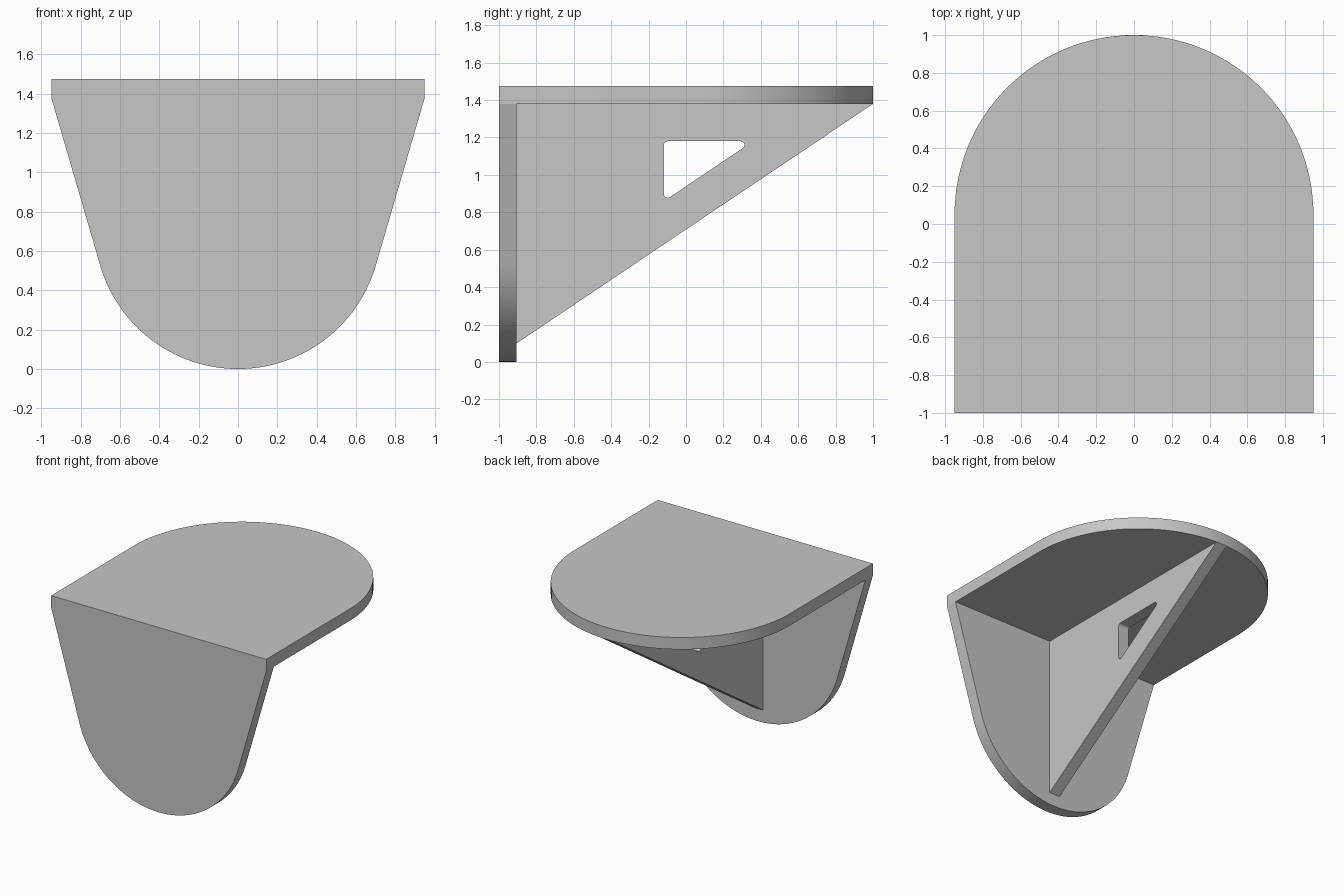
import bpy, bmesh
from math import sin, cos, pi, atan2, acos, hypot, radians
from mathutils import Vector

cube = bpy.data.objects.get("Cube")
if cube:
    bpy.data.objects.remove(cube, do_unlink=True)

THICK = 0.095
HALF_W = 0.95
TOP = 1.475
UNDER = TOP - THICK
INNER = -1 + THICK

grey = bpy.data.materials.new("plain grey")
grey.use_nodes = True
colour = (0.57, 0.57, 0.57, 1)
grey.diffuse_color = colour
grey.node_tree.nodes["Principled BSDF"].inputs["Base Color"].default_value = colour


def arc(centre, r, start, end, steps):
    angles = [start + (end - start) * i / steps for i in range(steps + 1)]
    return [(centre[0] + r * cos(a), centre[1] + r * sin(a)) for a in angles]


def prism(name, profile, place, direction):
    """Extrude a flat profile; place maps its 2D points into space."""
    bm = bmesh.new()
    face = bm.faces.new([bm.verts.new(place(u, v)) for u, v in profile])
    grown = bmesh.ops.extrude_face_region(bm, geom=[face], use_keep_orig=True)
    moved = [g for g in grown["geom"] if isinstance(g, bmesh.types.BMVert)]
    bmesh.ops.translate(bm, verts=moved, vec=direction)
    bmesh.ops.recalc_face_normals(bm, faces=bm.faces)
    mesh = bpy.data.meshes.new(name)
    bm.to_mesh(mesh)
    bm.free()
    mesh.materials.append(grey)
    obj = bpy.data.objects.new(name, mesh)
    bpy.context.collection.objects.link(obj)
    return obj


def smooth(obj):
    bpy.ops.object.select_all(action='DESELECT')
    obj.select_set(True)
    bpy.context.view_layer.objects.active = obj
    bpy.ops.object.shade_smooth_by_angle(angle=radians(30))


def rounded(corners, r, steps=6):
    """Fillet every corner of a polygon."""
    points = []
    for i, corner in enumerate(corners):
        p = Vector(corner)
        a = (Vector(corners[i - 1]) - p).normalized()
        b = (Vector(corners[(i + 1) % len(corners)]) - p).normalized()
        half = a.angle(b) / 2
        centre = p + (a + b).normalized() * (r / sin(half))
        mid = atan2(p.y - centre.y, p.x - centre.x)
        sweep = pi / 2 - half
        points += arc(centre, r, mid - sweep, mid + sweep, steps)
    return points


# Shelf with a half-round rear edge
shelf_outline = [(-HALF_W, -1), (HALF_W, -1)] + arc((0, 1 - HALF_W), HALF_W, 0, pi, 64)
shelf = prism("shelf", shelf_outline, lambda u, v: (u, v, UNDER), (0, 0, THICK))
smooth(shelf)

# Tapered front plate: straight sides run tangent into a round bottom
R = 0.73
rise = UNDER - R
tangent = atan2(rise, HALF_W) - acos(R / hypot(HALF_W, rise))
plate_outline = [(HALF_W, UNDER), (-HALF_W, UNDER)]
plate_outline += arc((0, R), R, -pi - tangent, tangent, 56)
plate = prism("front_plate", plate_outline, lambda u, v: (u, -1, v), (0, THICK, 0))
smooth(plate)

# Triangular gusset on the centre line
gusset_outline = [(INNER, UNDER), (INNER, 0.1), (1, UNDER)]
gusset = prism("gusset", gusset_outline, lambda u, v: (-THICK / 2, u, v), (THICK, 0, 0))

# Rounded triangular opening through the gusset
opening = rounded([(-0.118, 1.18), (-0.118, 0.86), (0.358, 1.18)], 0.02)
cutter = prism("opening_cutter", opening, lambda u, v: (-THICK, u, v), (2 * THICK, 0, 0))
cutter.hide_render = True
cut = gusset.modifiers.new("opening", 'BOOLEAN')
cut.operation = 'DIFFERENCE'
cut.solver = 'EXACT'
cut.object = cutter
bpy.context.view_layer.objects.active = gusset
bpy.ops.object.modifier_apply(modifier=cut.name)
bpy.data.objects.remove(cutter, do_unlink=True)
smooth(gusset)
